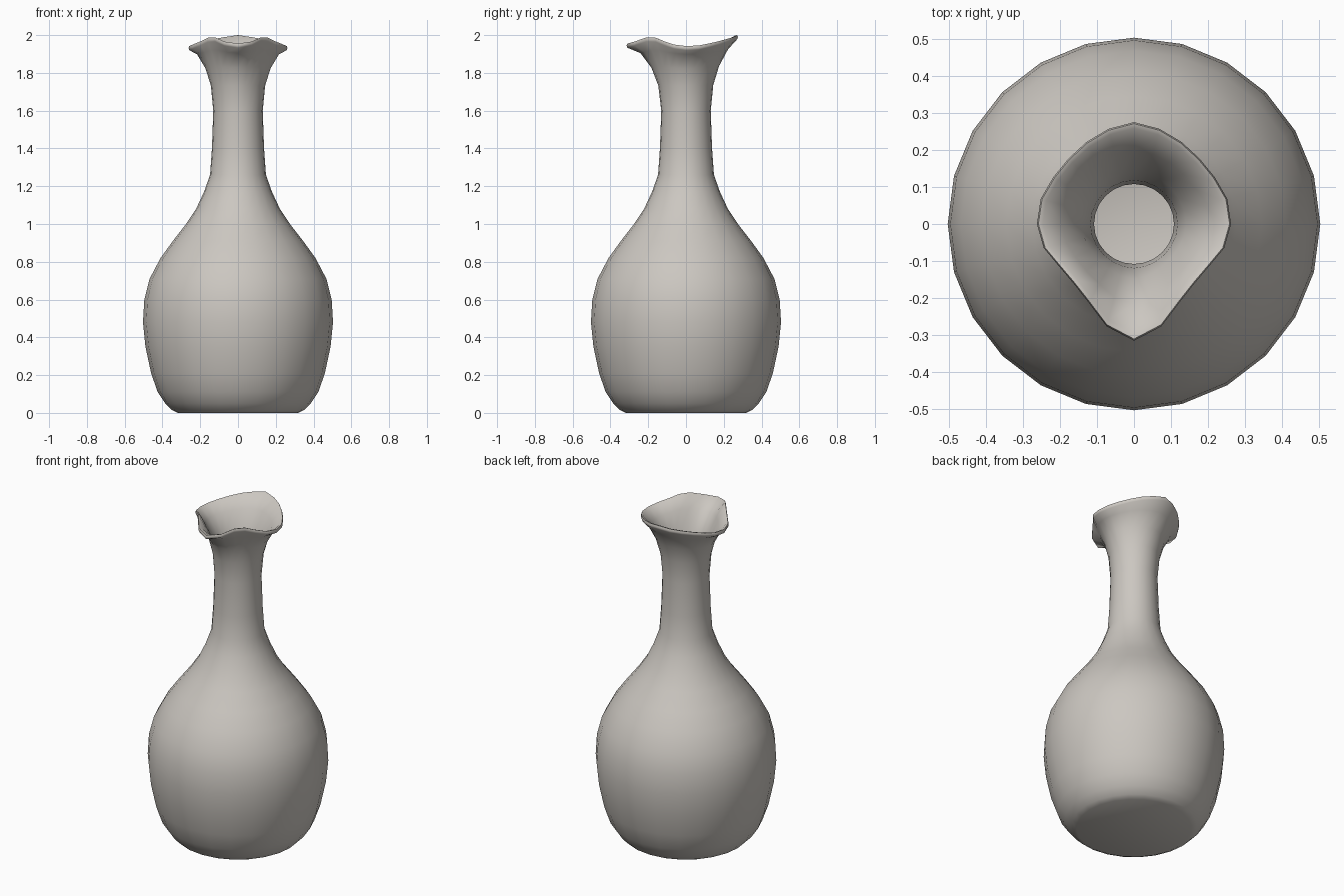
import bpy, bmesh, math

if "Cube" in bpy.data.objects:
    bpy.data.objects.remove(bpy.data.objects["Cube"])

SEG = 24
# rim outline by angle away from the front spout, every 15 degrees (mirrored)
RIM_R = [.315, .286, .245, .229, .232, .252, .262, .261, .252, .25, .256, .266, .275]
RIM_Z = [1.955, 1.966, 1.988, 1.986, 1.967, 1.95, 1.942, 1.945, 1.956, 1.968, 1.98, 1.99, 2.0]

# each ring: (radius, height, blend towards rim outline, rim scale, rim drop)
outer = [(.32, 0), (.35, .015), (.385, .05), (.425, .11), (.46, .21), (.49, .35),
         (.503, .48), (.496, .6), (.468, .71), (.41, .82), (.345, .91), (.275, 1.0),
         (.222, 1.08), (.18, 1.17), (.148, 1.26), (.138, 1.4), (.131, 1.6)]
neck = [(.136, 1.72, .06, 1, .02), (.15, 1.80, .2, 1, .02), (.18, 1.88, .45, 1, .02)]
lip = [(0, 0, 1, .985, .022), (0, 0, 1, 1, .01), (0, 0, 1, .985, 0), (0, 0, 1, .94, .003)]
throat = [(.15, 1.87, .45, .95, .02), (.122, 1.79, .15, .95, .02), (.113, 1.7, .03, 1, .02)]
inner = [(.108, 1.6), (.108, 1.4), (.12, 1.26), (.195, 1.08), (.315, .91), (.435, .71),
         (.472, .5), (.46, .35), (.43, .21), (.39, .11), (.32, .035)]
rings = [(*p, 0, 1, 0) for p in outer] + neck + lip + throat + [(*p, 0, 1, 0) for p in inner]


def ring_points(r, z, w, scale, drop):
    pts = []
    for i in range(SEG):
        k = min(i, SEG - i)
        a = 2 * math.pi * i / SEG
        rr = r * (1 - w) + RIM_R[k] * scale * w
        zz = z * (1 - w) + (RIM_Z[k] - drop) * w
        pts.append((rr * math.sin(a), -rr * math.cos(a), zz))
    return pts


# hollow vase body: bridge the rings from base, over the lip, to the inside floor
bm = bmesh.new()
loops = [[bm.verts.new(p) for p in ring_points(*r)] for r in rings]
for a, b in zip(loops, loops[1:]):
    for i in range(SEG):
        j = (i + 1) % SEG
        bm.faces.new((a[i], a[j], b[j], b[i]))
bm.faces.new(loops[0][::-1])
bm.faces.new(loops[-1])
bmesh.ops.recalc_face_normals(bm, faces=bm.faces)

mesh = bpy.data.meshes.new("vase")
bm.to_mesh(mesh)
bm.free()
vase = bpy.data.objects.new("vase", mesh)
bpy.context.collection.objects.link(vase)

# warm grey clay
clay = bpy.data.materials.new("warm grey clay")
clay.diffuse_color = (.60, .57, .53, 1)
clay.use_nodes = True
clay.node_tree.nodes["Principled BSDF"].inputs["Base Color"].default_value = clay.diffuse_color
mesh.materials.append(clay)

bpy.context.view_layer.objects.active = vase
vase.select_set(True)
bpy.ops.object.shade_smooth_by_angle(angle=math.radians(50))
